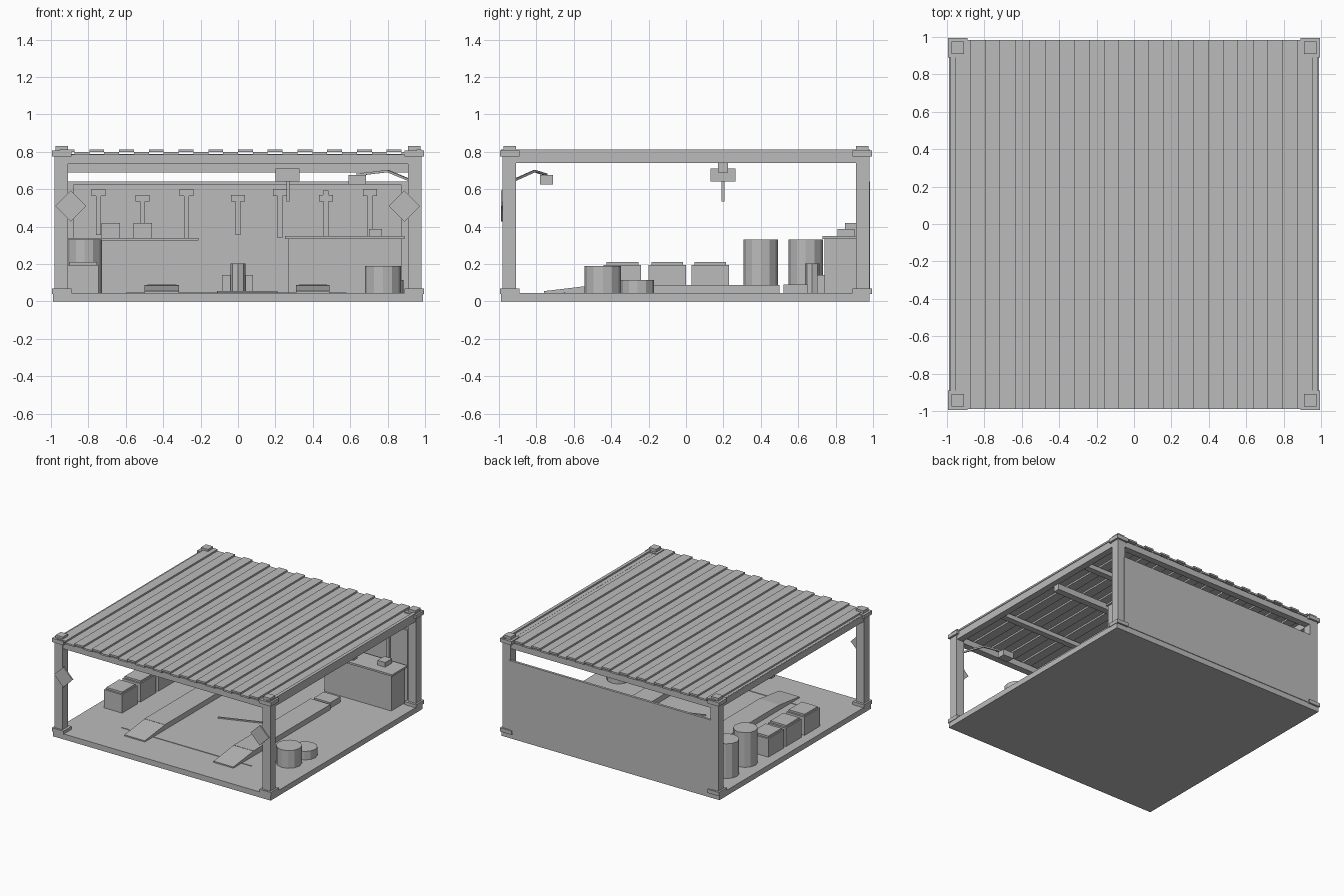
import bpy, bmesh, math
from mathutils import Vector

if "Cube" in bpy.data.objects:
    bpy.data.objects.remove(bpy.data.objects["Cube"])

grey = bpy.data.materials.new("plain_grey")
grey.diffuse_color = (0.5, 0.5, 0.5, 1)
grey.use_nodes = True
grey.node_tree.nodes["Principled BSDF"].inputs["Base Color"].default_value = grey.diffuse_color


def finish(name, bm):
    bmesh.ops.recalc_face_normals(bm, faces=bm.faces)
    me = bpy.data.meshes.new(name)
    bm.to_mesh(me)
    bm.free()
    me.materials.append(grey)
    ob = bpy.data.objects.new(name, me)
    bpy.context.collection.objects.link(ob)
    return ob


def box(name, x0, x1, y0, y1, z0, z1):
    bm = bmesh.new()
    bmesh.ops.create_cube(bm, size=1)
    for v in bm.verts:
        v.co = ((x0 + x1) / 2 + v.co.x * (x1 - x0),
                (y0 + y1) / 2 + v.co.y * (y1 - y0),
                (z0 + z1) / 2 + v.co.z * (z1 - z0))
    return finish(name, bm)


def drum(name, x, y, r, z0, z1, sides=12):
    bm = bmesh.new()
    bmesh.ops.create_cone(bm, cap_ends=True, segments=sides, radius1=r, radius2=r, depth=z1 - z0)
    bmesh.ops.translate(bm, verts=bm.verts, vec=(x, y, (z0 + z1) / 2))
    return finish(name, bm)


def extrude(name, points, vec):
    bm = bmesh.new()
    face = bm.faces.new([bm.verts.new(p) for p in points])
    out = bmesh.ops.extrude_face_region(bm, geom=[face])
    bmesh.ops.translate(bm, verts=[g for g in out["geom"] if isinstance(g, bmesh.types.BMVert)], vec=vec)
    return finish(name, bm)


def rod(name, a, b, w):
    a, b = Vector(a), Vector(b)
    ob = box(name, -w / 2, w / 2, -w / 2, w / 2, 0, (b - a).length)
    ob.location = a
    ob.rotation_euler = (b - a).to_track_quat('Z', 'Y').to_euler()
    return ob


F = 0.045  # floor height

# floor slab
box("floor_slab", -0.99, 0.99, -0.99, 0.98, 0, F)

# corner posts with feet, brackets and caps
for sx in (-1, 1):
    for sy in (-1, 1):
        def corner(name, a, b, z0, z1):
            box(name, *sorted((sx * a, sx * b)), *sorted((sy * a, sy * b)), z0, z1)
        corner("post", 0.91, 0.98, F, 0.79)
        corner("post_foot", 0.89, 0.995, 0.04, 0.07)
        corner("top_bracket", 0.89, 0.995, 0.775, 0.806)
        corner("post_cap", 0.91, 0.975, 0.80, 0.83)

# perimeter beams
for s in (-1, 1):
    box("side_beam", *sorted((s * 0.92, s * 0.975)), -0.92, 0.92, 0.74, 0.8)
    box("cross_beam", -0.92, 0.92, *sorted((s * 0.92, s * 0.975)), 0.735, 0.785)

# roof rafters and hoist beam
for y in (-0.45, 0.52):
    box("rafter", -0.93, 0.93, y - 0.025, y + 0.025, 0.75, 0.787)
box("hoist_beam", -0.93, 0.93, 0.17, 0.225, 0.69, 0.74)

# stepped corrugated roof sheet
step = 0.0795
xs = [-0.98] + [i * step for i in range(-12, 13)] + [0.98]
top = []
for i in range(len(xs) - 1):
    z = 0.813 if i % 2 else 0.799
    top += [(xs[i], z), (xs[i + 1], z)]
prof = top + [(x, z - 0.014) for x, z in reversed(top)]
bm = bmesh.new()
n = len(top)
rows = [[bm.verts.new((x, y, z)) for x, z in prof] for y in (-0.99, 0.985)]
for i in range(2 * n):
    j = (i + 1) % (2 * n)
    bm.faces.new((rows[0][i], rows[0][j], rows[1][j], rows[1][i]))
for r in rows:
    for i in range(n - 1):
        k = 2 * n - 1 - i
        bm.faces.new((r[i], r[i + 1], r[k - 1], r[k]))
finish("corrugated_roof", bm)

# back wall, tool board and low rail
box("back_wall", -0.92, 0.92, 0.965, 0.985, F, 0.64)
box("tool_board", -0.88, 0.875, 0.953, 0.967, F, 0.625)
box("wall_rail", -0.74, 0.27, 0.945, 0.955, 0.075, 0.155)

# hanging tools: x, head top, handle bottom
for x, zt, zb in ((-0.745, 0.6, 0.355), (-0.51, 0.57, 0.42), (-0.275, 0.6, 0.34),
                  (0, 0.57, 0.355), (0.225, 0.6, 0.34), (0.47, 0.57, 0.34), (0.705, 0.6, 0.34)):
    box("tool_head", x - 0.037, x + 0.037, 0.925, 0.955, zt - 0.035, zt)
    box("tool_handle", x - 0.013, x + 0.013, 0.932, 0.955, zb, zt - 0.03)
box("tool_tip", 0.455, 0.485, 0.93, 0.955, 0.565, 0.592)

# wall shelf and boxes
box("wall_shelf", -0.91, -0.21, 0.84, 0.96, 0.325, 0.34)
for x in (-0.68, -0.51):
    box("shelf_box", x - 0.05, x + 0.05, 0.85, 0.93, 0.34, 0.42)

# workbench with vise
box("workbench", 0.27, 0.875, 0.74, 0.92, F, 0.335)
box("bench_top", 0.25, 0.89, 0.73, 0.93, 0.335, 0.35)
box("vise_base", 0.70, 0.77, 0.81, 0.9, 0.35, 0.388)

# gas bottle and small cabinet at the back
drum("gas_bottle", 0, 0.675, 0.04, F, 0.203, 8)
box("small_cabinet", -0.085, 0.08, 0.70, 0.74, F, 0.14)

# vehicle runways with ramps and end stops
for x0, x1 in ((-0.5, -0.315), (0.31, 0.49)):
    box("runway", x0, x1, -0.5, 0.5, F, 0.088)
    extrude("entry_ramp", [(x0, -0.76, F), (x0, -0.5, F), (x0, -0.5, 0.086), (x0, -0.76, 0.055)],
            (x1 - x0, 0, 0))
    box("end_stop", x0 + 0.015, x1 - 0.015, 0.52, 0.65, F, 0.09)

# floor marking and hose
box("floor_line", -0.6, 0.58, -0.655, -0.645, F, F + 0.004)
rod("floor_hose", (-0.11, -0.1, F + 0.005), (0.21, 0.015, F + 0.005), 0.01)

# lidded storage chests on the left
for y in (-0.34, -0.1, 0.13):
    box("chest", -0.91, -0.745, y - 0.1, y + 0.1, F, 0.195)
    box("chest_lid", -0.9, -0.755, y - 0.085, y + 0.085, 0.195, 0.21)

# barrels and front right drums
for y in (0.4, 0.64):
    drum("barrel", -0.82, y, 0.092, F, 0.33)
drum("large_drum", 0.775, -0.445, 0.097, F, 0.19)
drum("small_drum", 0.795, -0.26, 0.09, F, 0.115)

# chain hoist
box("hoist_body", 0.2, 0.33, 0.13, 0.265, 0.64, 0.712)
box("hoist_chain", 0.26, 0.275, 0.19, 0.205, 0.535, 0.64)

# work lamp on a jointed arm
joints = [(0.915, -0.915, 0.65), (0.8, -0.81, 0.697), (0.635, -0.745, 0.677)]
for a, b in zip(joints, joints[1:]):
    rod("lamp_arm", a, b, 0.012)
box("lamp_head", 0.59, 0.685, -0.78, -0.71, 0.625, 0.675)

# diamond signs on the front posts
for x in (-0.895, 0.89):
    extrude("diamond_sign", [(x + 0.083 * math.cos(k * math.pi / 2), -0.99,
                              0.51 + 0.083 * math.sin(k * math.pi / 2)) for k in range(4)], (0, 0.012, 0))
